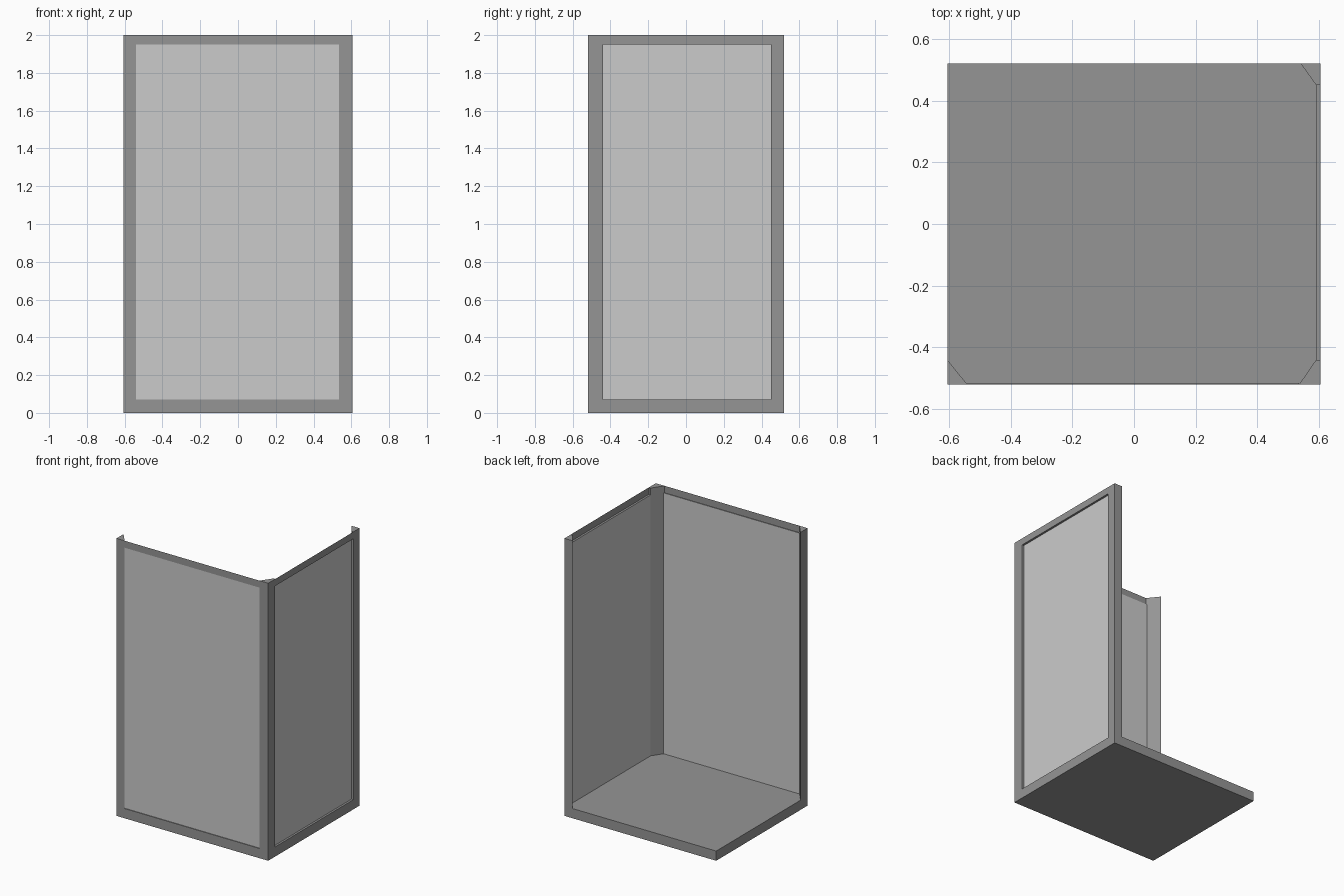
import bpy, bmesh

if "Cube" in bpy.data.objects:
    bpy.data.objects.remove(bpy.data.objects["Cube"])

# Dark frame colour and light glass colour
def material(name, v):
    m = bpy.data.materials.new(name)
    m.diffuse_color = (v, v, v, 1)
    m.use_nodes = True
    m.node_tree.nodes["Principled BSDF"].inputs["Base Color"].default_value = m.diffuse_color
    return m

frame = material("frame_grey", 0.3)
pane = material("pane_grey", 0.8)
X, Y, TOP, BASE, RAIL = 0.605, 0.52, 2.0, 0.07, 1.95

def finish(name, bm, mat):
    me = bpy.data.meshes.new(name)
    bm.to_mesh(me)
    bm.free()
    ob = bpy.data.objects.new(name, me)
    bpy.context.collection.objects.link(ob)
    me.materials.append(mat)
    return ob

# Upright prism from a plan outline (counter-clockwise)
def prism(name, outline, z0, z1, mat):
    bm = bmesh.new()
    f = bm.faces.new([bm.verts.new((x, y, z0)) for x, y in outline])
    ext = bmesh.ops.extrude_face_region(bm, geom=[f])
    bmesh.ops.translate(bm, vec=(0, 0, z1 - z0),
                        verts=[v for v in ext["geom"] if isinstance(v, bmesh.types.BMVert)])
    bmesh.ops.recalc_face_normals(bm, faces=bm.faces)
    return finish(name, bm, mat)

# Thin strip made by sweeping a (x, y, z) path along a vector
def strip(name, path, vec, mat):
    bm = bmesh.new()
    a = [bm.verts.new(p) for p in path]
    b = [bm.verts.new([p[i] + vec[i] for i in range(3)]) for p in path]
    for i in range(len(path) - 1):
        bm.faces.new((a[i], b[i], b[i + 1], a[i + 1]))
    return finish(name, bm, mat)

# Base tray
prism("base_tray", [(-X, -Y), (X, -Y), (X, Y), (-X, Y)], 0, BASE, frame)

# Corner posts
prism("front_left_post", [(-X, -Y), (-0.54, -Y), (-X, -0.44)], BASE, TOP, frame)
prism("front_right_post", [(0.535, -Y), (X, -Y), (X, -0.44), (0.59, -0.44)], BASE, TOP, frame)
prism("back_right_post", [(0.59, 0.45), (X, 0.45), (X, Y), (0.54, Y)], BASE, TOP, frame)

# Front wall: top rail with a small ledge, and the recessed pane
yf = -Y + 0.005
strip("front_top_rail", [(-0.54, yf, RAIL), (-0.54, -Y, RAIL), (-0.54, -Y, TOP)], (1.075, 0, 0), frame)
strip("front_pane", [(-0.545, yf, BASE), (-0.545, yf, RAIL)], (1.085, 0, 0), pane)

# Right wall: top rail with a wider ledge, and the recessed pane
xr = 0.59
strip("right_top_rail", [(X, -0.44, RAIL), (X, -0.44, TOP)], (0, 0.89, 0), frame)
strip("right_rail_ledge", [(xr, -0.44, RAIL), (X, -0.44, RAIL)], (0, 0.89, 0), frame)
strip("right_pane", [(xr, -0.44, BASE), (xr, -0.44, RAIL)], (0, 0.89, 0), pane)
